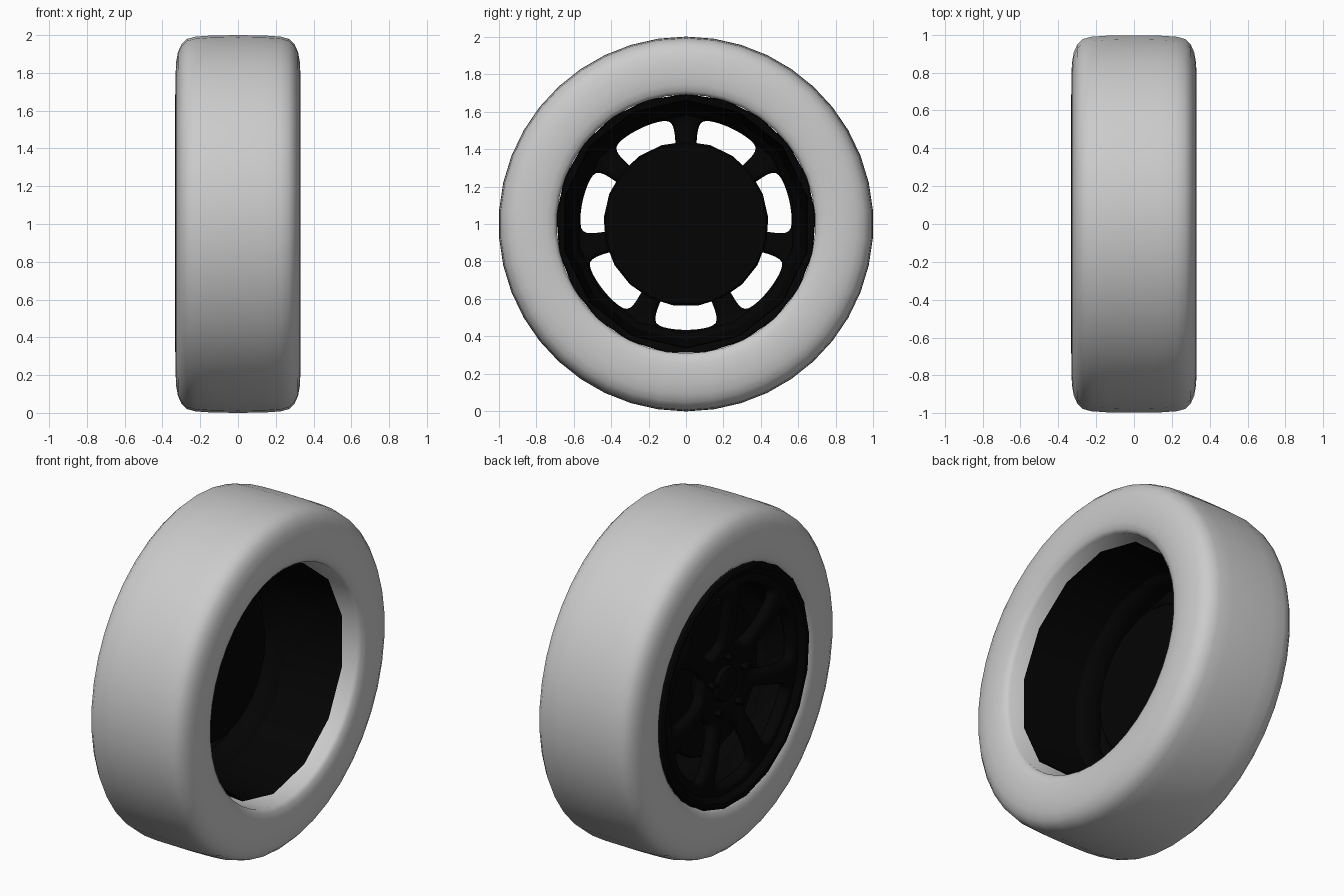
import bpy, bmesh, math
from math import sin, cos, pi, radians

if "Cube" in bpy.data.objects:
    bpy.data.objects.remove(bpy.data.objects["Cube"])

black = bpy.data.materials.new("black_alloy")
black.diffuse_color = (0.001, 0.001, 0.001, 1)
black.use_nodes = True
black.node_tree.nodes["Principled BSDF"].inputs["Base Color"].default_value = black.diffuse_color


def point(x, r, a):
    # The axle lies along x at height 1; angle 0 is straight up
    return (x, r * sin(a), 1 + r * cos(a))


def finish(bm, name, mat=None, angle=35):
    mesh = bpy.data.meshes.new(name)
    bm.to_mesh(mesh)
    bm.free()
    ob = bpy.data.objects.new(name, mesh)
    bpy.context.collection.objects.link(ob)
    if mat:
        mesh.materials.append(mat)
    bpy.ops.object.select_all(action='DESELECT')
    ob.select_set(True)
    bpy.context.view_layer.objects.active = ob
    bpy.ops.object.shade_smooth_by_angle(angle=radians(angle))
    return ob


def lathe(name, profile, n, mat=None, closed=False, angle=35):
    # Spin an (x, radius) profile about the axle; zero radius makes a pole
    bm = bmesh.new()
    rows = [[bm.verts.new(point(x, r, 2 * pi * i / n)) for i in range(n)] for x, r in profile]
    pairs = list(zip(rows, rows[1:]))
    if closed:
        pairs.append((rows[-1], rows[0]))
    for a, b in pairs:
        for i in range(n):
            j = (i + 1) % n
            bm.faces.new((a[i], a[j], b[j], b[i]))
    bmesh.ops.remove_doubles(bm, verts=bm.verts, dist=1e-5)
    bmesh.ops.recalc_face_normals(bm, faces=bm.faces)
    return finish(bm, name, mat, angle)


# Tyre: rounded shoulders, bulged sidewalls and a plain bore
half = [(0.14, 0.998), (0.225, 0.992), (0.27, 0.98), (0.30, 0.95), (0.318, 0.91),
        (0.328, 0.855), (0.33, 0.80), (0.326, 0.745), (0.315, 0.71), (0.298, 0.69)]
tyre_profile = [(-x, r) for x, r in reversed(half)] + [(0, 1.0)] + half
lathe("tyre", tyre_profile, 42, closed=True, angle=50)

# Rim barrel: faceted, open at the inner side and necked behind the spokes
lathe("rim_barrel", [(-0.29, 0.61), (-0.23, 0.582), (-0.16, 0.58), (-0.13, 0.595),
                     (-0.10, 0.62), (0.06, 0.64), (0.235, 0.66), (0.23, 0.664),
                     (0.05, 0.65), (-0.12, 0.635), (-0.27, 0.64)],
      14, black, closed=True, angle=30)

# Outer lip against the tyre
lathe("rim_lip", [(-0.22, 0.690), (-0.325, 0.694), (-0.334, 0.682), (-0.332, 0.66),
                  (-0.315, 0.64), (-0.285, 0.61), (-0.24, 0.61)], 21, black, closed=True)

# Seven-spoke face: polar grid with window cells left out
# Each ring: radius, x, half-angle of the spoke in degrees
rings = [(0.09, -0.265, 12), (0.19, -0.27, 13), (0.24, -0.28, 13), (0.34, -0.30, 10),
         (0.45, -0.315, 8.5), (0.585, -0.315, 7.5), (0.61, -0.305, 8), (0.65, -0.30, 8)]
pitch = 360 / 7
bm = bmesh.new()
grid = []
for k, (r, x, h) in enumerate(rings):
    row = []
    gap = pitch - 2 * h
    for s in range(7):
        for c, a in enumerate((-h, 0, h, h + gap / 3, h + 2 * gap / 3)):
            ridge = 0.015 if c == 1 and 1 < k < 6 else 0
            row.append(bm.verts.new(point(x - ridge, r, radians(s * pitch + a))))
    grid.append(row)
for k in range(len(rings) - 1):
    for i in range(35):
        if i % 5 >= 2 and 2 <= k <= 4:
            continue
        j = (i + 1) % 35
        f = bm.faces.new((grid[k][i], grid[k][j], grid[k + 1][j], grid[k + 1][i]))
        f.normal_update()
        if f.normal.x > 0:
            f.normal_flip()
spokes = finish(bm, "spoke_face", black, 60)
sol = spokes.modifiers.new("thickness", 'SOLIDIFY')
sol.thickness = 0.07
sol.offset = -1
sub = spokes.modifiers.new("rounding", 'SUBSURF')
sub.levels = sub.render_levels = 2

# Backing disc and hub behind the spokes
lathe("brake_disc", [(-0.17, 0), (-0.17, 0.43), (-0.16, 0.44), (-0.13, 0.44),
                     (-0.12, 0.43), (-0.12, 0)], 21, black)
lathe("hub", [(-0.22, 0), (-0.22, 0.19), (-0.15, 0.19), (-0.15, 0)], 28, black)

# Centre cap
lathe("centre_cap", [(-0.287, 0), (-0.285, 0.07), (-0.277, 0.095), (-0.26, 0.105),
                     (-0.22, 0.105), (-0.22, 0)], 28, black)

# Five wheel nuts around the cap
for i in range(5):
    a = 2 * pi * i / 5
    bm = bmesh.new()
    bmesh.ops.create_cone(bm, cap_ends=True, segments=6, radius1=0.026, radius2=0.02, depth=0.06)
    for v in bm.verts:
        x, y, z = v.co
        px, py, pz = point(-0.275, 0.165, a)
        v.co = (px - z, py + y, pz + x)
    bmesh.ops.recalc_face_normals(bm, faces=bm.faces)
    finish(bm, f"wheel_nut_{i + 1}", black)
